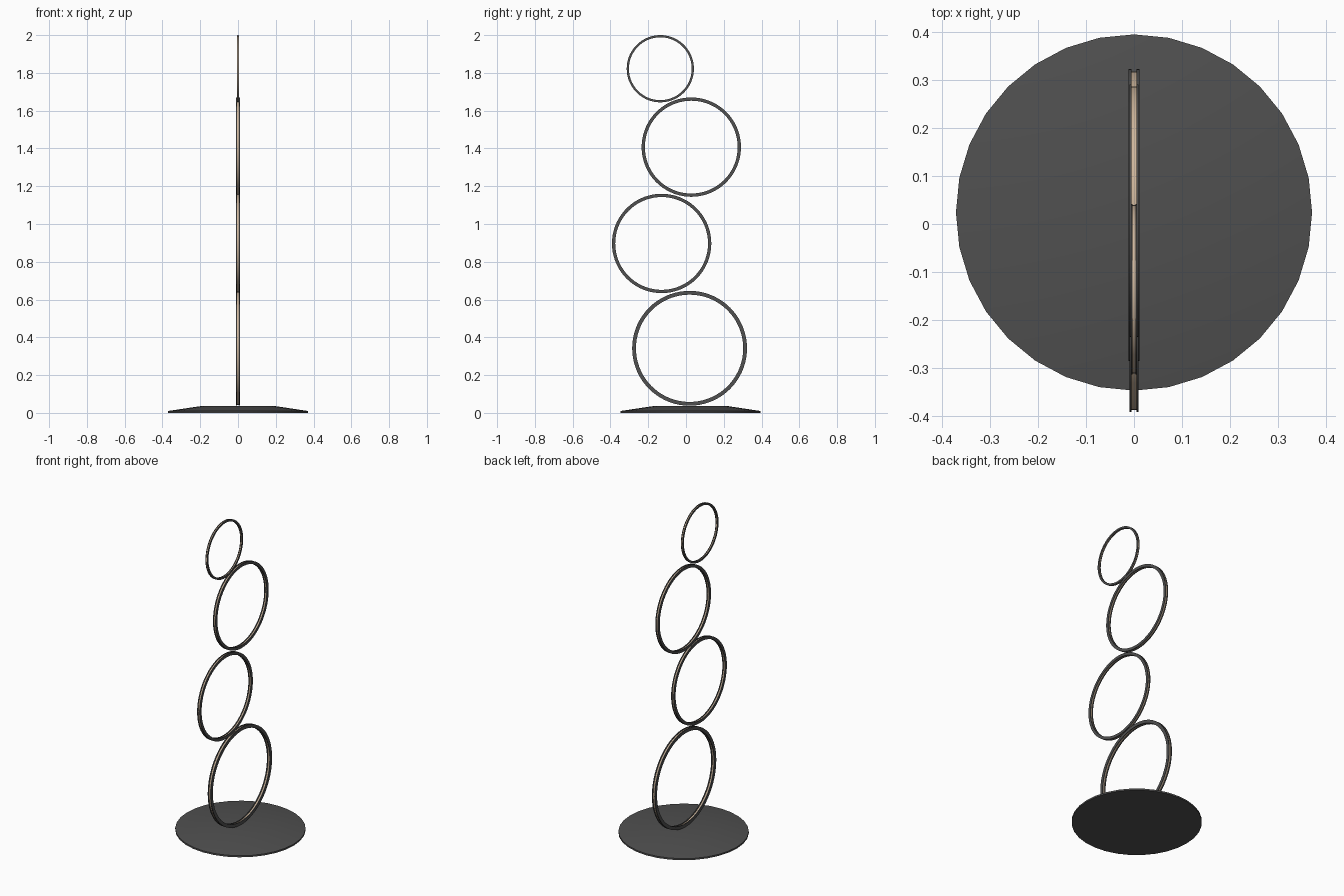
import bpy, bmesh
from math import cos, sin, tau, radians

if "Cube" in bpy.data.objects:
    bpy.data.objects.remove(bpy.data.objects["Cube"])


def material(name, rgb):
    m = bpy.data.materials.new(name)
    m.diffuse_color = (*rgb, 1)
    m.use_nodes = True
    m.node_tree.nodes["Principled BSDF"].inputs["Base Color"].default_value = m.diffuse_color
    return m


dark = material("dark_metal", (0.08, 0.08, 0.08))
tan = material("warm_strip", (0.62, 0.47, 0.33))


def finish(name, bm, mats, smooth_angle):
    bmesh.ops.recalc_face_normals(bm, faces=bm.faces)
    me = bpy.data.meshes.new(name)
    bm.to_mesh(me)
    bm.free()
    ob = bpy.data.objects.new(name, me)
    bpy.context.collection.objects.link(ob)
    for m in mats:
        me.materials.append(m)
    bpy.ops.object.select_all(action='DESELECT')
    bpy.context.view_layer.objects.active = ob
    ob.select_set(True)
    bpy.ops.object.shade_smooth_by_angle(angle=radians(smooth_angle))
    return ob


# Base: shallow 32-sided dish with flat top and bottom
def make_base(y, sides=32):
    bm = bmesh.new()
    loops = []
    for r, z in [(0.371, 0.0), (0.371, 0.01), (0.19, 0.037)]:
        loops.append([bm.verts.new((r * cos(tau * i / sides), y + r * sin(tau * i / sides), z))
                      for i in range(sides)])
    for a, b in zip(loops, loops[1:]):
        for i in range(sides):
            j = (i + 1) % sides
            bm.faces.new((a[i], a[j], b[j], b[i]))
    bm.faces.new(loops[0][::-1])
    bm.faces.new(loops[-1])
    finish("base", bm, [dark], 40)


# Ring: upright hoop with dark side rims and a recessed tan strip inside and out
def make_ring(name, y, z, radius, segs=72):
    hw, t = radius * 0.036, radius * 0.066   # half width, radial thickness
    lip, groove = hw * 0.5, t * 0.25
    inner = radius - t
    profile = [(-hw, radius), (-lip, radius), (-lip, radius - groove), (lip, radius - groove),
               (lip, radius), (hw, radius), (hw, inner), (lip, inner), (lip, inner + groove),
               (-lip, inner + groove), (-lip, inner), (-hw, inner)]
    n = len(profile)
    bm = bmesh.new()
    cuts = [[bm.verts.new((x, y + r * cos(tau * i / segs), z + r * sin(tau * i / segs)))
             for x, r in profile] for i in range(segs)]
    for i in range(segs):
        a, b = cuts[i], cuts[(i + 1) % segs]
        for k in range(n):
            f = bm.faces.new((a[k], a[(k + 1) % n], b[(k + 1) % n], b[k]))
            f.material_index = 1 if k in (2, 8) else 0
    finish(name, bm, [dark, tan], 30)


make_base(0.024)
make_ring("bottom_ring", 0.019, 0.342, 0.304)
make_ring("lower_middle_ring", -0.129, 0.897, 0.263)
make_ring("upper_middle_ring", 0.028, 1.407, 0.263)
make_ring("top_ring", -0.136, 1.822, 0.178)
